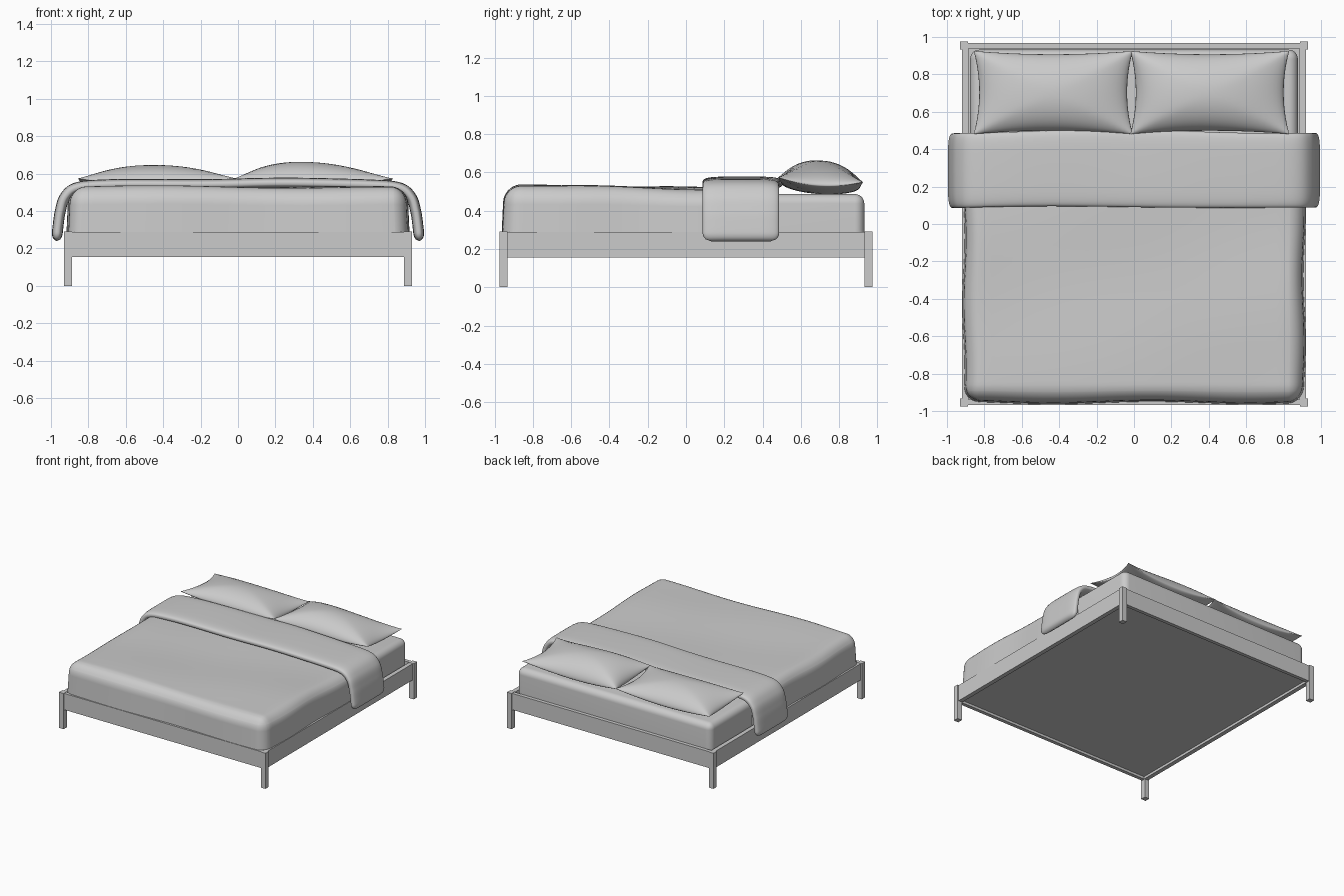
import bpy
import bmesh
from math import sin, cos, pi, radians, copysign
from mathutils import Vector

cube = bpy.data.objects.get("Cube")
if cube:
    bpy.data.objects.remove(cube, do_unlink=True)

# One plain grey for everything
grey = bpy.data.materials.new("plain grey")
grey.use_nodes = True
GREY = (0.6, 0.6, 0.6, 1)
grey.diffuse_color = GREY
grey.node_tree.nodes["Principled BSDF"].inputs["Base Color"].default_value = GREY


def finish(name, bm, smooth=None):
    bmesh.ops.recalc_face_normals(bm, faces=bm.faces)
    mesh = bpy.data.meshes.new(name)
    bm.to_mesh(mesh)
    bm.free()
    mesh.materials.append(grey)
    obj = bpy.data.objects.new(name, mesh)
    bpy.context.collection.objects.link(obj)
    if smooth:
        bpy.ops.object.select_all(action='DESELECT')
        obj.select_set(True)
        bpy.context.view_layer.objects.active = obj
        bpy.ops.object.shade_smooth_by_angle(angle=radians(smooth))
    return obj


def box_mesh(lo, hi):
    bm = bmesh.new()
    bmesh.ops.create_cube(bm, size=1)
    lo, hi = Vector(lo), Vector(hi)
    for v in bm.verts:
        v.co = (lo + hi) / 2 + v.co * (hi - lo)
    return bm


def box(name, lo, hi):
    return finish(name, box_mesh(lo, hi))


def soft_block(name, lo, hi, radius, shape=None):
    """Block with rounded top and corners, flat-cut base, optional reshaping."""
    bm = box_mesh((lo[0], lo[1], lo[2] - 2 * radius), hi)
    bmesh.ops.bevel(bm, geom=bm.edges[:], offset=radius, segments=7,
                    profile=0.5, affect='EDGES')

    def cut(co, no, **kw):
        return bmesh.ops.bisect_plane(bm, geom=bm.verts[:] + bm.edges[:] + bm.faces[:],
                                      plane_co=co, plane_no=no, **kw)
    cut((0, 0, lo[2]), (0, 0, 1), clear_inner=True)
    bmesh.ops.holes_fill(bm, edges=[e for e in bm.edges if e.is_boundary])
    if shape:
        for axis in range(3):
            normal = Vector([float(i == axis) for i in range(3)])
            count = (26, 26, 5)[axis]
            for i in range(1, count):
                cut(normal * (lo[axis] + (hi[axis] - lo[axis]) * i / count), normal)
        for v in bm.verts:
            v.co = shape(v.co.copy())
    return finish(name, bm, 50)


# Bed frame
for sx, side in ((-1, "right"), (1, "left")):
    xs = sorted((sx * 0.885, sx * 0.92))
    box(side + "_rail", (xs[0], -0.94, 0.155), (xs[1], 0.94, 0.288))
    for sy, end in ((-1, "front"), (1, "back")):
        lx, ly = sx * 0.909, sy * 0.954
        box(f"{end}_{side}_leg", (lx - 0.021, ly - 0.021, 0), (lx + 0.021, ly + 0.021, 0.29))
for sy, end in ((-1, "front"), (1, "back")):
    ys = sorted((sy * 0.938, sy * 0.967))
    box(end + "_rail", (-0.89, ys[0], 0.155), (0.89, ys[1], 0.288))
box("base_panel", (-0.89, -0.945, 0.175), (0.89, 0.945, 0.19))

# Mattress
soft_block("mattress", (-0.876, -0.9, 0.185), (0.876, 0.932, 0.487), 0.05)


# Main cover, with sides leaning out and a gently uneven surface
def cover_shape(p):
    t = min(max((p.z - 0.288) / 0.235, 0), 1)
    lean = 1 + 0.012 * (1 - t)
    wave = 0.005 * sin(5 * p.x + 3 * p.y) + 0.004 * sin(7 * p.y - 2 * p.x)
    p.z += t * (wave - 0.012 * p.y)
    side = max(abs(p.x) - 0.8, 0) * 10
    front = max(-p.y - 0.85, 0) * 10
    p.x += copysign(side, p.x) * 0.006 * sin(9 * p.y + p.x)
    p.y += front * 0.007 * sin(6 * p.x + 1)
    p.x *= lean
    p.y = p.y * lean if p.y < 0 else p.y
    return p


soft_block("bed_cover", (-0.9, -0.945, 0.288), (0.9, 0.42, 0.519), 0.085, cover_shape)


# Folded blanket: a soft flat ring swept over the bed and down both sides
def blanket_path():
    half = [(0.0, 0.545), (0.4, 0.545), (0.7, 0.54), (0.86, 0.525), (0.925, 0.475),
            (0.95, 0.4), (0.962, 0.32), (0.97, 0.24)]
    ctrl = [Vector((-x, 0, z)) for x, z in reversed(half[1:])] + [Vector((x, 0, z)) for x, z in half]
    ctrl = [2 * ctrl[0] - ctrl[1]] + ctrl + [2 * ctrl[-1] - ctrl[-2]]
    pts = []
    for a, b, c, d in zip(ctrl, ctrl[1:], ctrl[2:], ctrl[3:]):
        for k in range(8):
            t = k / 8
            pts.append(0.5 * (2 * b + (c - a) * t + (2 * a - 5 * b + 4 * c - d) * t ** 2
                              + (3 * b - a - 3 * c + d) * t ** 3))
    return pts + [ctrl[-2]]


bm = bmesh.new()
path = blanket_path()
length = [0.0]
for a, b in zip(path, path[1:]):
    length.append(length[-1] + (b - a).length)
rings, SIDES = [], 40
for i, p in enumerate(path):
    tangent = (path[min(i + 1, len(path) - 1)] - path[max(i - 1, 0)]).normalized()
    normal = Vector((-tangent.z, 0, tangent.x))
    d = min(length[i], length[-1] - length[i])
    round_off = (1 - max(0, 1 - d / 0.045) ** 2) ** 0.5
    thick = 0.029 * max(round_off, 0.12)
    width = 0.203 - 0.045 * (1 - round_off)
    middle = 0.292 + 0.01 * sin(3.5 * p.x + 2)
    top = max(0, 1 - abs(p.x) / 0.85)
    lift = 0.006 * sin(5 * p.x) * top
    ring = []
    for k in range(SIDES):
        a = 2 * pi * k / SIDES
        y = copysign(abs(cos(a)) ** 0.4, cos(a)) * (width + 0.008 * cos(4 * p.x) * (cos(a) < 0))
        n = copysign(abs(sin(a)) ** 0.7, sin(a)) * thick
        ring.append(bm.verts.new(p + normal * n + Vector((0, middle + y, lift))))
    rings.append(ring)
for r, s in zip(rings, rings[1:]):
    for k in range(SIDES):
        j = (k + 1) % SIDES
        bm.faces.new((r[k], r[j], s[j], s[k]))
bm.faces.new(rings[0])
bm.faces.new(rings[-1])
finish("folded_blanket", bm, 70)


# Pillows: two bulged sheets meeting at a pinched seam with pointed corners
def pillow(name, cx, height, lean):
    bm = bmesh.new()
    N = 28
    for sign in (1, -1):
        grid = []
        for i in range(N + 1):
            row = []
            for j in range(N + 1):
                u, v = -cos(pi * i / N), -cos(pi * j / N)
                fu, fv = 1 - u * u, 1 - v * v
                x = cx + 0.425 * u * (1 - 0.07 * fv)
                y = 0.703 + 0.222 * v * (1 - 0.08 * fu)
                seam = 0.562 - 0.012 * v - 0.03 * max(fu, fv)
                bulge = (height if sign > 0 else 0.045) * max(fu * fv, 0) ** 0.55
                skew = 1 + lean * u
                row.append(bm.verts.new((x, y, seam + sign * bulge * skew)))
            grid.append(row)
        for i in range(N):
            for j in range(N):
                bm.faces.new((grid[i][j], grid[i + 1][j], grid[i + 1][j + 1], grid[i][j + 1]))
    bmesh.ops.remove_doubles(bm, verts=bm.verts, dist=0.0002)
    finish(name, bm, 80)


pillow("right_pillow", -0.432, 0.113, -0.05)
pillow("left_pillow", 0.405, 0.128, -0.2)
